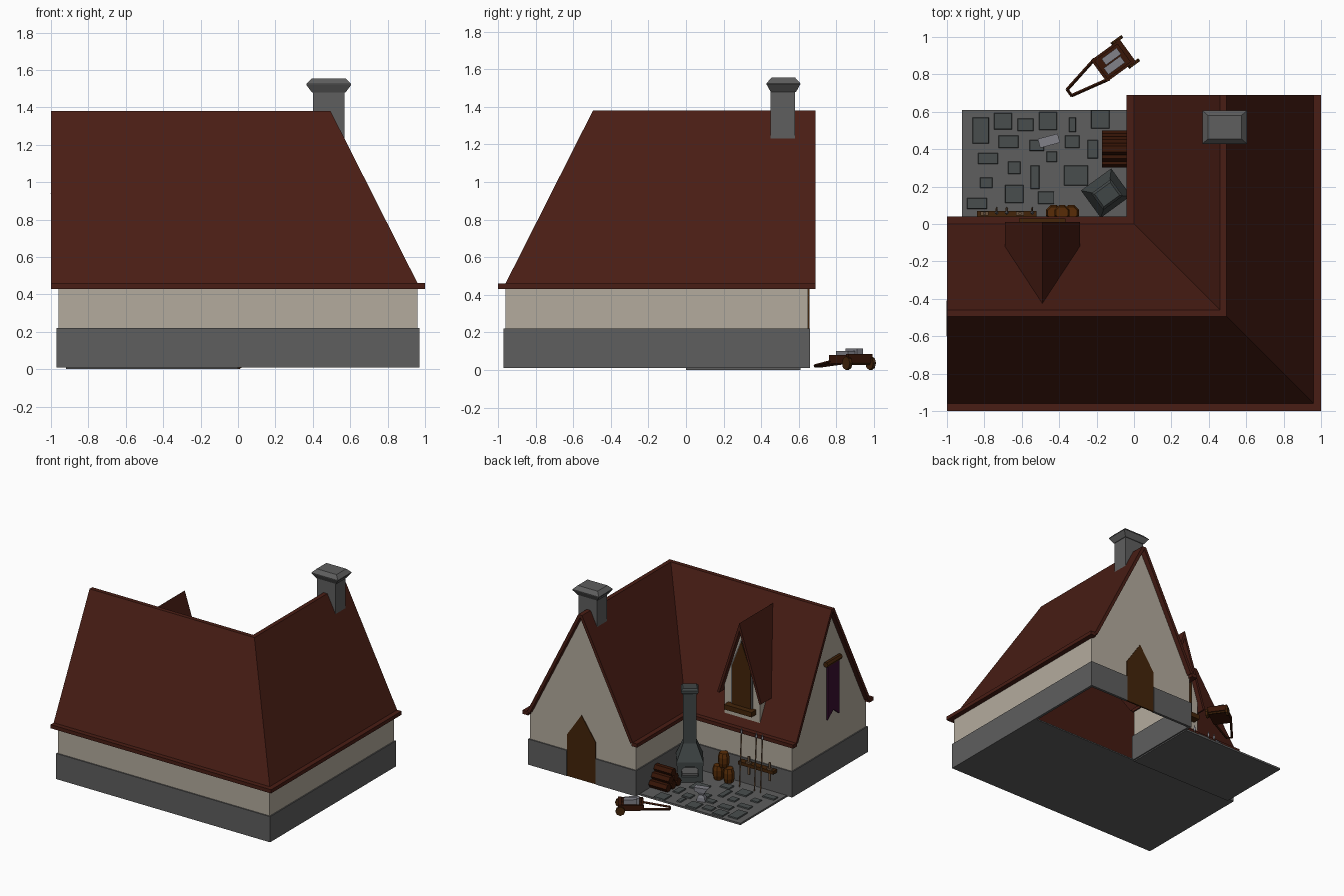
import bpy, bmesh, math
from mathutils import Matrix, Vector

if "Cube" in bpy.data.objects:
    bpy.data.objects.remove(bpy.data.objects["Cube"])

MATS = {}
COL = dict(roof=(.29, .135, .105), wall=(.70, .665, .61), stone=(.37, .37, .37), slate=(.29, .31, .31),
           forge=(.26, .28, .28), wood=(.27, .16, .07), dark=(.23, .11, .06), barrel=(.35, .19, .06),
           iron=(.50, .50, .53), cloth=(.24, .09, .21), pole=(.42, .33, .25))
I = Matrix.Identity(4)


def make(name, verts, faces, col, M=I, up=False, thick=0, recalc=False):
    bm = bmesh.new()
    vs = [bm.verts.new(M @ Vector(v)) for v in verts]
    for f in faces:
        bm.faces.new([vs[i] for i in f])
    bm.normal_update()
    if up:
        for f in bm.faces:
            if f.normal.z < 0:
                f.normal_flip()
    if recalc:
        bmesh.ops.recalc_face_normals(bm, faces=bm.faces[:])
    me = bpy.data.meshes.new(name)
    bm.to_mesh(me)
    bm.free()
    o = bpy.data.objects.new(name, me)
    bpy.context.collection.objects.link(o)
    if col not in MATS:
        MATS[col] = bpy.data.materials.new(col)
        MATS[col].diffuse_color = (*[c ** 2.2 for c in COL[col]], 1)
    me.materials.append(MATS[col])
    if thick:
        m = o.modifiers.new("thickness", 'SOLIDIFY')
        m.thickness, m.offset, m.use_even_offset = thick, -1, True
    return o


def loft(name, rings, col, M=I):
    """Skin a list of equal-length point rings and cap both ends."""
    n = len(rings[0])
    verts = [p for r in rings for p in r]
    faces = [(k * n + i, k * n + (i + 1) % n, (k + 1) * n + (i + 1) % n, (k + 1) * n + i)
             for k in range(len(rings) - 1) for i in range(n)]
    faces += [tuple(range(n)), tuple(range(len(verts) - n, len(verts)))]
    return make(name, verts, faces, col, M, recalc=True)


def rect(hx, hy, z, x=0, y=0):
    return [(x - hx, y - hy, z), (x + hx, y - hy, z), (x + hx, y + hy, z), (x - hx, y + hy, z)]


def box(name, a, b, col, M=I):
    hx, hy = (b[0] - a[0]) / 2, (b[1] - a[1]) / 2
    return loft(name, [rect(hx, hy, z, a[0] + hx, a[1] + hy) for z in (a[2], b[2])], col, M)


def slab(name, prof, y0, y1, col, M=I):
    """Extrude an (x, z) profile from y0 to y1."""
    return loft(name, [[(x, y, z) for x, z in prof] for y in (y0, y1)], col, M)


def lathe(name, prof, n, col, M=I):
    """Turn a (radius, z) profile with n sides."""
    return loft(name, [[(r * math.cos(2 * math.pi * i / n), r * math.sin(2 * math.pi * i / n), z)
                        for i in range(n)] for r, z in prof], col, M)


def beam(name, p, q, r, col, n=4, M=I):
    p, q = Vector(p), Vector(q)
    R = (q - p).to_track_quat('Z', 'Y').to_matrix().to_4x4()
    return lathe(name, [(r, 0), (r, (q - p).length)], n, col, M @ Matrix.Translation(p) @ R)


def place(x, y, z, deg=0):
    return Matrix.Translation((x, y, z)) @ Matrix.Rotation(math.radians(deg), 4, 'Z')


# walls: L-shaped shell with two gables, open underneath the back wing
L = [(0, .65), (0, 0), (-.96, 0), (-.96, -.96), (.96, -.96), (.96, .65)]
wv = [(x, y, z) for z in (.01, .46) for x, y in L] + [(.48, .65, 1.35), (-.96, -.48, 1.35)]
make("walls", wv, [(0, 1, 7, 6), (1, 2, 8, 7), (3, 4, 10, 9), (4, 5, 11, 10),
                   (5, 0, 6, 12, 11), (2, 3, 9, 13, 8)], 'wall')
# stone footing, interrupted at the door
F = [(.36, .66), (-.01, .66), (-.01, .01), (-.97, .01), (-.97, -.97), (.97, -.97), (.97, .66), (.62, .66)]
make("stone_footing", [(x, y, z) for z in (.01, .22) for x, y in F],
     [(i, i + 1, i + 9, i + 8) for i in range(7)], 'stone', thick=.02)
box("floor", (-.96, -.96, .01), (.96, 0, .02), 'stone')

# roof: outer slopes, flat ridge strip, inner slopes with valley
rv = [(-1, -.96, .46), (.96, -.96, .46), (.96, .69, .46),
      (-1, -.495, 1.38), (.495, -.495, 1.38), (.495, .69, 1.38),
      (-1, -.46, 1.38), (.46, -.46, 1.38), (.46, .69, 1.38),
      (-1, 0, .46), (0, 0, .46), (0, .69, .46)]
make("roof", rv, [(a + i, a + i + 1, a + i + 4, a + i + 3) for a in (0, 3, 6) for i in (0, 1)],
     'roof', up=True, thick=.025)
box("eave_front", (-1, -1, .43), (1, -.95, .46), 'roof')
box("eave_right", (.95, -.95, .43), (1, .69, .46), 'roof')
box("eave_inner_left", (-1, -.01, .43), (.01, .04, .46), 'roof')
box("eave_inner_back", (-.04, .04, .43), (.01, .69, .46), 'roof')

# main chimney with flared cap
loft("chimney", [rect(.085, .065, z, .485, .515) for z in (1.21, 1.5)], 'stone')
loft("chimney_cap", [rect(a, b, z, .485, .518) for a, b, z in
                     ((.09, .068, 1.48), (.12, .09, 1.52), (.12, .09, 1.525), (.09, .063, 1.555))], 'stone')

# pointed door in the back gable
slab("door", [(.36, .01), (.62, .01), (.62, .35), (.49, .54), (.36, .35)], .645, .656, 'wood')

# dormer
slab("dormer_wall", [(-.65, .5), (-.33, .5), (-.33, .76), (-.49, 1.25), (-.65, .76)], -.35, -.03, 'wall')
make("dormer_roof", [(x, y, z) for x in (-.69, -.49, -.29)
                     for y, z in (((.01, 1.31), (-.435, 1.31)) if x == -.49 else ((.01, .7), (-.145, .7)))],
     [(0, 1, 3, 2), (2, 3, 5, 4)], 'roof', up=True, thick=.02)
win = [(-.575, .62), (-.405, .62), (-.405, .93), (-.49, 1.15), (-.575, .93)]
slab("dormer_window_frame", [(-.49 + (x + .49) * 1.15, z + (.03 if z > 1 else 0)) for x, z in win],
     -.04, -.022, 'stone')
slab("dormer_window", win, -.04, -.015, 'wood')
box("dormer_sill", (-.615, -.04, .58), (-.365, .03, .62), 'wood')

# banner on the left gable
slab("banner", [(-.58, .93), (-.43, .93), (-.43, .48), (-.505, .54), (-.58, .48)], .975, .985, 'cloth',
     Matrix.Rotation(math.pi / 2, 4, 'Z') @ Matrix.Identity(4))
beam("banner_pole", (-.98, -.6, .94), (-.98, -.41, .94), .022, 'wood', 6)

# paved yard: stones read as (x, y, width, depth)
box("yard", (-.92, 0, 0), (0, .61, .015), 'stone')
TILES = [(-.82, .50, .09, .14), (-.70, .55, .10, .09), (-.58, .53, .09, .07), (-.46, .55, .10, .10),
         (-.33, .53, .04, .08), (-.18, .56, .10, .10), (-.67, .44, .11, .07), (-.78, .35, .11, .06),
         (-.64, .30, .07, .07), (-.52, .42, .08, .06), (-.31, .26, .13, .11), (-.53, .25, .05, .13),
         (-.64, .16, .10, .10), (-.79, .22, .07, .06), (-.84, .11, .11, .06), (-.33, .44, .08, .07),
         (-.44, .36, .06, .06), (-.22, .40, .06, .10), (-.47, .14, .09, .07)]
for x, y, w, d in TILES:
    loft("paving_stone", [rect(w / 2, d / 2, .01, x, y), rect(w / 2 - .004, d / 2 - .004, .024, x, y)], 'slate')

# corner forge, facing the yard (local +y is the mouth)
G = place(-.15, .165, 0, 36)
box("forge_hearth", (-.095, -.085, .01), (.095, .085, .06), 'forge', G)
for s in (-1, 1):
    box("forge_cheek", (min(s * .065, s * .095), -.085, .06), (max(s * .065, s * .095), .085, .15), 'forge', G)
box("forge_back", (-.07, -.085, .06), (.07, -.05, .15), 'forge', G)
slab("forge_arch", [(-.066, .15), (-.066, .115), (-.035, .14), (.035, .14), (.066, .115), (.066, .15)],
     .05, .084, 'forge', G)
box("forge_coals", (-.06, -.05, .06), (.06, .06, .075), 'stone', G)
loft("forge_hood", [rect(a, b, z, 0, c) for a, b, z, c in ((.1, .09, .15, 0), (.1, .09, .18, 0), (.05, .045, .31, -.01),
                                                       (.05, .045, .72, -.01))], 'forge', G)
loft("forge_cap", [rect(a, a - .01, z, 0, -.01) for a, z in ((.053, .71), (.065, .73), (.065, .745), (.052, .76))],
     'forge', G)

# log stack
for row in range(3):
    for i in range(3 - row):
        y = .335 + i * .066 + row * .033
        beam("log", (-.17, y, .048 + row * .052), (-.005, y, .048 + row * .052), .033, 'dark', 6)

# barrels, two below and one on top
for x, z in ((-.43, .015), (-.335, .015), (-.385, .13)):
    lathe("barrel", [(.034, 0), (.044, .035), (.044, .08), (.034, .115)], 8, 'barrel', place(x, .06, z, 22.5))

# weapon rack
box("rack_rail", (-.84, .02, .185), (-.52, .07, .212), 'wood')
for x in (-.545, -.68, -.735):
    beam("spear_shaft", (x, .085, .015), (x, .06, .44), .006, 'pole')
    lathe("spear_head", [(.006, 0), (.012, .012), (.001, .05)], 4, 'iron', place(x, .06, .44))
for x in (-.61, -.8):
    box("tool_handle", (x - .008, .05, .12), (x + .008, .062, .27), 'pole')
    box("tool_guard", (x - .022, .045, .212), (x + .022, .067, .224), 'pole')

# anvil
A = place(-.455, .445, .015, 15)
loft("anvil_foot", [rect(a, b, z) for a, b, z in ((.035, .025, 0), (.03, .022, .03), (.018, .014, .05),
                                                 (.03, .022, .075))], 'iron', A)
slab("anvil_top", [(-.055, .11), (-.03, .075), (.05, .075), (.055, .11)], -.025, .025, 'iron', A)

# handcart: tray, tail board, wheels, converging shafts, stone load
C = place(-.115, .87, 0, 36)
box("cart_bed", (-.085, -.06, .035), (.09, .06, .047), 'dark', C)
for s in (-1, 1):
    box("cart_side", (-.085, s * .065 - .007, .035), (.09, s * .065 + .007, .08), 'dark', C)
    beam("cart_shaft", (-.07, s * .066, .045), (-.285, s * .02, .022), .009, 'dark', 4, C)
    beam("cart_wheel", (.085, s * .068, .036), (.085, s * .086, .036), .036, 'wood', 8, C)
box("cart_front", (-.09, -.07, .035), (-.075, .07, .072), 'dark', C)
box("cart_tail", (.075, -.078, .04), (.1, .078, .085), 'dark', C)
beam("cart_axle", (.085, -.08, .036), (.085, .08, .036), .01, 'wood', 6, C)
beam("cart_grip", (-.285, -.024, .022), (-.285, .024, .022), .008, 'dark', 4, C)
box("cart_load_left", (-.06, -.045, .047), (.05, -.002, .1), 'iron', C)
box("cart_load_right", (-.04, .004, .047), (.06, .045, .113), 'iron', C)

for m in bpy.data.materials:
    if m.users and not m.is_grease_pencil:
        m.use_nodes = True
        m.node_tree.nodes["Principled BSDF"].inputs["Base Color"].default_value = m.diffuse_color
